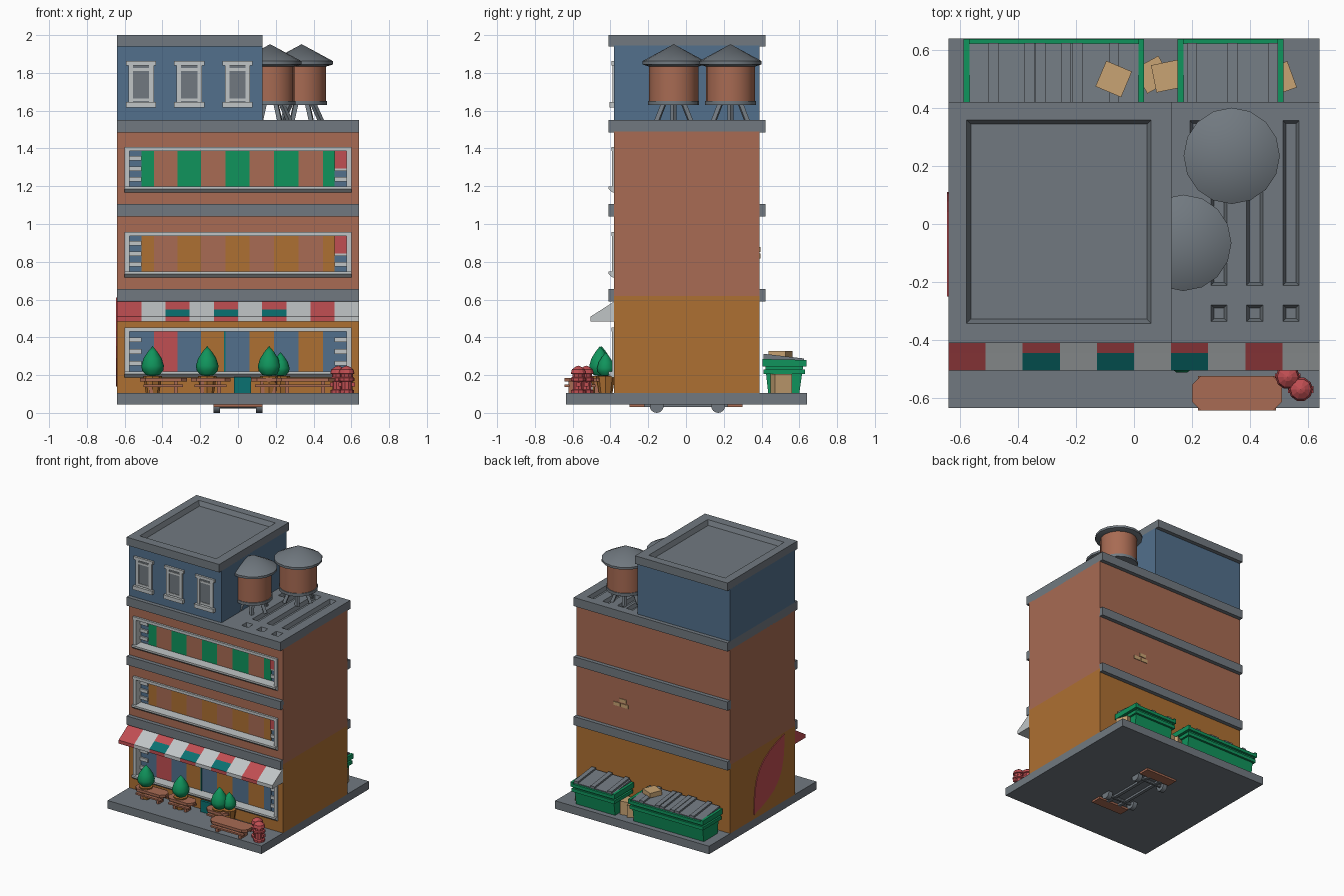
import bpy, bmesh, math
from mathutils import Vector, Matrix

if "Cube" in bpy.data.objects:
    bpy.data.objects.remove(bpy.data.objects["Cube"])

SRGB = {"grey": (113, 121, 128), "white": (192, 197, 198), "brick": (168, 107, 83),
        "ochre": (174, 112, 50), "blue": (82, 112, 140), "green": (16, 148, 92),
        "red": (192, 78, 82), "teal": (10, 113, 113), "tan": (200, 163, 115)}
MATS = {}
for n, c in SRGB.items():
    m = bpy.data.materials.new(n)
    m.diffuse_color = [((v / 255 + 0.055) / 1.055) ** 2.4 for v in c] + [1]
    m.use_nodes = True
    m.node_tree.nodes["Principled BSDF"].inputs["Base Color"].default_value = m.diffuse_color
    MATS[n] = m


def finish(name, bm, *mats, smooth=False):
    bmesh.ops.recalc_face_normals(bm, faces=bm.faces)
    me = bpy.data.meshes.new(name)
    bm.to_mesh(me)
    bm.free()
    o = bpy.data.objects.new(name, me)
    bpy.context.collection.objects.link(o)
    for m in mats:
        me.materials.append(MATS[m])
    if smooth:
        bpy.ops.object.select_all(action='DESELECT')
        o.select_set(True)
        bpy.context.view_layer.objects.active = o
        bpy.ops.object.shade_smooth_by_angle(angle=math.radians(35))
    return o


def box(name, x0, x1, y0, y1, z0, z1, mat, rot=0, taper=0):
    """Box from its limits; taper shrinks the bottom, rot turns it about z."""
    bm = bmesh.new()
    bmesh.ops.create_cube(bm, size=1)
    for v in bm.verts:
        t = taper if v.co.z < 0 else 0
        v.co.x *= x1 - x0 - 2 * t
        v.co.y *= y1 - y0 - 2 * t
        v.co.z *= z1 - z0
    o = finish(name, bm, mat)
    o.location = ((x0 + x1) / 2, (y0 + y1) / 2, (z0 + z1) / 2)
    o.rotation_euler.z = rot
    return o


def prism(name, pts, axis, a, b, *mats, rule=None):
    """Extrude a profile along x (points are y,z) or z (points are x,y)."""
    bm = bmesh.new()
    put = (lambda p, d: (d, *p)) if axis == 'x' else (lambda p, d: (*p, d))
    f = bm.faces.new([bm.verts.new(put(p, a)) for p in pts])
    r = bmesh.ops.extrude_face_region(bm, geom=[f])
    vs = [v for v in r['geom'] if isinstance(v, bmesh.types.BMVert)]
    bmesh.ops.translate(bm, verts=vs, vec=put((0, 0), b - a))
    bmesh.ops.recalc_face_normals(bm, faces=bm.faces)
    if rule:
        for f in bm.faces:
            f.material_index = rule(f)
    return finish(name, bm, *mats)


def lathe(name, prof, x, y, mat, seg=16, smooth=True):
    bm = bmesh.new()
    vs = [bm.verts.new((r, 0, z)) for r, z in prof]
    es = [bm.edges.new(p) for p in zip(vs, vs[1:])]
    bmesh.ops.spin(bm, geom=vs + es, cent=(0, 0, 0), axis=(0, 0, 1), angle=2 * math.pi, steps=seg)
    bmesh.ops.remove_doubles(bm, verts=bm.verts, dist=1e-4)
    o = finish(name, bm, mat, smooth=smooth)
    o.location = (x, y, 0)
    return o


def beam(name, p, q, w, mat, seg=4):
    p, q = Vector(p), Vector(q)
    bm = bmesh.new()
    bmesh.ops.create_cone(bm, cap_ends=True, segments=seg, radius1=w, radius2=w, depth=(q - p).length)
    o = finish(name, bm, mat, smooth=seg > 8)
    o.matrix_world = Matrix.Translation((p + q) / 2) @ (q - p).to_track_quat('Z', 'Y').to_matrix().to_4x4()


def carve(o, cutters):
    bpy.context.view_layer.objects.active = o
    for c in cutters:
        md = o.modifiers.new("cut", 'BOOLEAN')
        md.object, md.solver = c, 'EXACT'
        bpy.ops.object.modifier_apply(modifier=md.name)
        bpy.data.objects.remove(c)


# Pavement slab and the trolley underneath
box("pavement", -.64, .64, -.635, .64, .045, .105, "grey")
for s in (-1, 1):
    box("trolley_end", -.13, .13, s * .26 - .04, s * .26 + .04, .03, .046, "brick")
    box("trolley_rail", s * .05 - .012, s * .05 + .012, -.23, .23, .03, .046, "grey")
for y in (-.155, .17):
    beam("axle", (-.1, y, .036), (.1, y, .036), .012, "grey", 8)
    for s in (-1, 1):
        beam("wheel", (s * .095, y, .037), (s * .13, y, .037), .037, "grey", 16)

# Building core and front walls around the three window bands
box("ground_core", -.64, .64, -.325, .39, .105, .62, "ochre")
box("upper_core", -.64, .64, -.325, .39, .62, 1.49, "brick")
stripes = [-.51, -.445, -.32, -.195, -.065, .06, .19, .32, .45, .51]
floors = [(.105, .62, .2, .45, "ochre", "blue red blue ochre blue ochre blue ochre blue".split()),
          (.62, 1.05, .73, .955, "brick", ["ochre", "brick"] * 4 + ["ochre"]),
          (1.05, 1.49, 1.18, 1.405, "brick", ["green", "brick"] * 4 + ["green"])]
for z0, z1, a, b, wall, cols in floors:
    box("wall_below", -.64, .64, -.38, -.325, z0, a, wall)
    box("wall_above", -.64, .64, -.38, -.325, b, z1, wall)
    for s in (-1, 1):
        xs = sorted((s * .64, s * .59))
        box("wall_side", *xs, -.38, -.325, a, b, wall)
        xs = sorted((s * .60, s * .575))
        box("frame_post", *xs, -.393, -.33, a, b, "white")
        # End bays with small shelves
        xs = sorted((s * .575, s * .51))
        box("end_panel", *xs, -.333, -.325, a, b, "blue")
        for k in (.25, .5, .75):
            z = a + (b - a) * k
            box("end_bar", *xs, -.345, -.33, z - .012, z + .012, "white")
    if wall == "brick":
        box("end_blind", .51, .575, -.35, -.34, b - .11, b, "red")
    for x0, x1, c in zip(stripes, stripes[1:], cols):
        box("curtain", x0, x1, -.334, -.325, a, b, c)
    box("frame_top", -.6, .6, -.395, -.33, b - .018, b + .003, "white")
    prism("window_sill", [(-.33, a - .012), (-.39, a - .012), (-.41, a + .005), (-.41, a + .018),
                          (-.33, a + .018)], 'x', -.6, .6, "white")
box("door_edge", -.075, -.065, -.34, -.325, .2, .44, "teal")
box("menu_board", -.02, .07, -.42, -.4, .105, .19, "teal")

# Ledges on front and back
for z in (.59, 1.04):
    box("front_ledge", -.64, .64, -.41, -.37, z, z + .065, "grey")
    box("back_ledge", -.64, .64, .38, .42, z, z + .065, "grey")

# Main roof with carved channels
roof = box("main_roof", -.64, .64, -.41, .42, 1.485, 1.55, "grey")
carve(roof, [box("slot", x, x + .063, y0, y1, 1.522, 1.56, "grey", taper=.014)
             for x in (.195, .262, .385, .51)[1:] for y0, y1 in ((-.215, .36), (-.34, -.275))]
      + [box("slot", .19, .25, .2, .36, 1.522, 1.56, "grey", taper=.014)])

# Rooftop block with sunken roof and three windows
box("top_block", -.64, .13, -.38, .39, 1.55, 1.945, "blue")
cap = box("top_roof", -.64, .13, -.41, .42, 1.94, 2.0, "grey")
carve(cap, [box("sunk", -.58, .062, -.345, .362, 1.966, 2.006, "grey", taper=.018)])
for x in (-.513, -.258, -.003):
    box("lintel", x - .08, x + .08, -.395, -.38, 1.84, 1.862, "white")
    box("sill", x - .08, x + .08, -.405, -.38, 1.617, 1.645, "white")
    box("pane", x - .06, x + .06, -.384, -.38, 1.645, 1.84, "grey")
    for s in (-1, 1):
        box("jamb", x + s * .055 - .012, x + s * .055 + .012, -.39, -.38, 1.645, 1.84, "white")
    box("glazing_bar", x - .05, x + .05, -.388, -.38, 1.81, 1.825, "white")
    box("glazing_bar", x - .05, x + .05, -.388, -.38, 1.65, 1.665, "white")

# Water tanks
for x, y in ((.17, -.065), (.337, .235)):
    lathe("tank_base", [(0, 1.63), (.135, 1.63), (.135, 1.652), (0, 1.652)], x, y, "grey")
    lathe("tank_body", [(0, 1.65), (.13, 1.65), (.13, 1.845), (0, 1.845)], x, y, "brick")
    lathe("tank_roof", [(0, 1.835), (.135, 1.835), (.166, 1.845), (.166, 1.862), (0, 1.952)], x, y, "grey")
    for k in range(6):
        c, s = math.cos(k * math.pi / 3), math.sin(k * math.pi / 3)
        beam("tank_leg", (x + .105 * c, y + .105 * s, 1.54), (x + .06 * c, y + .06 * s, 1.64), .016, "grey")

# Striped awning, teal patches on the lower slope
awning = [(-.38, .59), (-.445, .548), (-.505, .51), (-.505, .484), (-.38, .484)]
for i in range(10):
    patch = i in (2, 4, 6)
    red = patch or i in (0, 8)
    prism("awning_stripe", awning, 'x', -.64 + .128 * i, -.512 + .128 * i, "red" if red else "white", "teal",
          rule=lambda f: int(patch and f.normal.z > .5 and f.calc_center_median().y < -.445))


# Picnic tables
def table(x0, x1, y0, y1):
    c = .03
    top = [(x0 + c, y0), (x1 - c, y0), (x1, y0 + c), (x1, y1 - c), (x1 - c, y1), (x0 + c, y1),
           (x0, y1 - c), (x0, y0 + c)]
    prism("table_top", top, 'z', .165, .185, "brick")
    for x in (x0 + .06, x1 - .06):
        box("table_leg", x - .01, x + .01, y0 + .02, y1 - .02, .105, .166, "brick")
    for y in (y0, y1 - .025):
        box("table_bench", x0 + .02, x1 - .02, y, y + .025, .138, .15, "brick")


table(-.52, -.27, -.505, -.41)
table(-.25, -.04, -.505, -.41)
table(.07, .25, -.505, -.41)
table(.2, .51, -.643, -.525)

# Potted trees
for x, y, s in ((-.452, -.447, 1), (-.163, -.447, 1), (.165, -.455, 1), (.225, -.425, .8)):
    lathe("pot", [(0, .105), (.036, .105), (.05, .195), (0, .195)], x, y, "ochre", 8, False)
    prof = [(0, 0), (.035, .006), (.056, .03), (.06, .055), (.048, .095), (.025, .13), (0, .16)]
    lathe("tree", [(r * s, .194 + z * s) for r, z in prof], x, y, "green", 10)

# Fire hydrants
for x, y in ((.53, -.528), (.575, -.57)):
    lathe("hydrant", [(0, .105), (.04, .105), (.04, .12), (.03, .125), (.03, .165), (.042, .17), (.042, .185),
                      (.033, .19), (.033, .205), (.042, .208), (.036, .23), (.015, .245), (0, .25)],
          x, y, "red", 10, False)
    box("hydrant_outlet", x - .044, x + .044, y - .012, y + .012, .14, .162, "red")


# Dumpsters behind the building
def dumpster(x0, x1, ribs):
    prism("bin_body", [(.435, .105), (.6, .105), (.62, .245), (.42, .245)], 'x', x0 + .02, x1 - .02, "green")
    box("bin_flange", x0 + .005, x1 - .005, .41, .63, .205, .23, "green")
    box("bin_rim", x0, x1, .405, .638, .245, .268, "green")
    for x in (x0, x1 - .02):
        prism("bin_end", [(.405, .26), (.638, .26), (.638, .28), (.405, .285)], 'x', x, x + .02, "green")
    prism("bin_lid", [(.41, .26), (.622, .26), (.622, .275), (.41, .3)], 'x', x0 + .02, x1 - .02, "grey")
    for r in ribs:
        prism("lid_rib", [(.41, .27), (.624, .27), (.624, .288), (.41, .313)], 'x', r - .017, r + .017, "grey")


dumpster(-.588, .035, (-.485, -.36, -.322, -.235, -.195, -.068))
dumpster(.15, .515, (.2, .34, .48))

# Cardboard boxes
for x, y, z, h, r in ((-.07, .5, .292, .035, -.4), (.065, .515, .105, .09, .5), (.115, .51, .105, .1, .2),
                      (.5, .5, .105, .1, .35)):
    box("cardboard_box", x - .048, x + .048, y - .048, y + .048, z, z + h, "tan", rot=r)

# Bare bricks on the back wall and painted leaf shape on the left wall
for x, z in ((.30, .83), (.25, .865), (.235, .83)):
    box("bare_brick", x - .028, x + .028, .388, .395, z - .013, z + .013, "tan")
p, q = Vector((-.25, .61)), Vector((.11, .14))
n = Vector((q.y - p.y, p.x - q.x)).normalized()
leaf = [p.lerp(q, k / 8) + n * .14 * math.sin(math.pi * k / 8) for k in range(9)]
leaf += [p.lerp(q, k / 8) - n * .14 * math.sin(math.pi * k / 8) for k in range(7, 0, -1)]
prism("wall_paint", [tuple(v) for v in leaf], 'x', -.645, -.638, "red")
